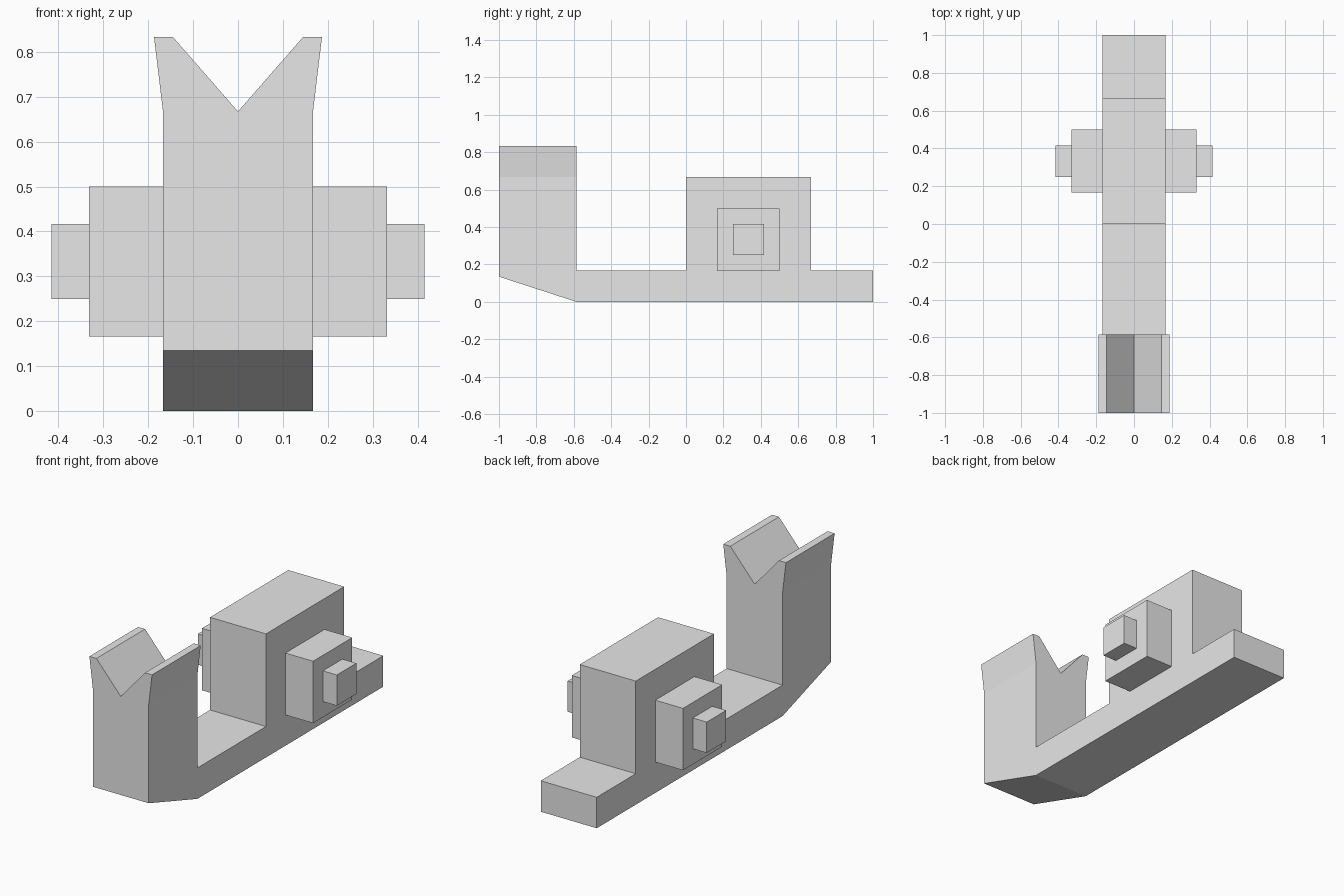
import bpy
import bmesh
from mathutils import Vector

cube = bpy.data.objects.get("Cube")
if cube:
    bpy.data.objects.remove(cube, do_unlink=True)

grey = bpy.data.materials.new("light grey")
grey.use_nodes = True
grey.diffuse_color = (0.8, 0.8, 0.8, 1)
grey.node_tree.nodes["Principled BSDF"].inputs["Base Color"].default_value = grey.diffuse_color


def prism(name, profile, offset, mirrored=False):
    """Extrude a flat outline along offset, optionally mirrored across x."""
    bm = bmesh.new()
    face = bm.faces.new([bm.verts.new(p) for p in profile])
    grown = bmesh.ops.extrude_face_region(bm, geom=[face], use_keep_orig=True)
    moved = [g for g in grown["geom"] if isinstance(g, bmesh.types.BMVert)]
    bmesh.ops.translate(bm, verts=moved, vec=Vector(offset))
    bmesh.ops.recalc_face_normals(bm, faces=bm.faces)
    mesh = bpy.data.meshes.new(name)
    bm.to_mesh(mesh)
    bm.free()
    mesh.materials.append(grey)
    obj = bpy.data.objects.new(name, mesh)
    bpy.context.collection.objects.link(obj)
    if mirrored:
        mod = obj.modifiers.new("Mirror", 'MIRROR')
        mod.use_mirror_merge = False
    return obj


W = 0.167       # half width of the body
POST = -0.585   # rear face of the front post
LOW, HIGH = 0.167, 0.667

# Body: chamfered front post, long base and raised block in one side outline
outline = [(-1, 0.135), (POST, 0), (1, 0), (1, LOW), (HIGH, LOW), (HIGH, HIGH),
           (0, HIGH), (0, LOW), (POST, LOW), (POST, HIGH), (-1, HIGH)]
prism("body", [(-W, y, z) for y, z in outline], (2 * W, 0, 0))

# Flared notch prongs on top of the post
prong = [(0, HIGH), (W, HIGH), (0.187, 0.833), (0.145, 0.833)]
prism("notch_prongs", [(x, -1, z) for x, z in prong], (0, POST + 1, 0), True)

# Stepped square knobs on both sides of the block
for name, x0, x1, half in [("side_knob", W, 0.332, 0.167),
                           ("side_knob_tip", 0.332, 0.415, 0.083)]:
    mid = 0.333
    square = [(x0, mid + sy * half, mid + sz * half)
              for sy, sz in [(-1, -1), (1, -1), (1, 1), (-1, 1)]]
    prism(name, square, (x1 - x0, 0, 0), True)
